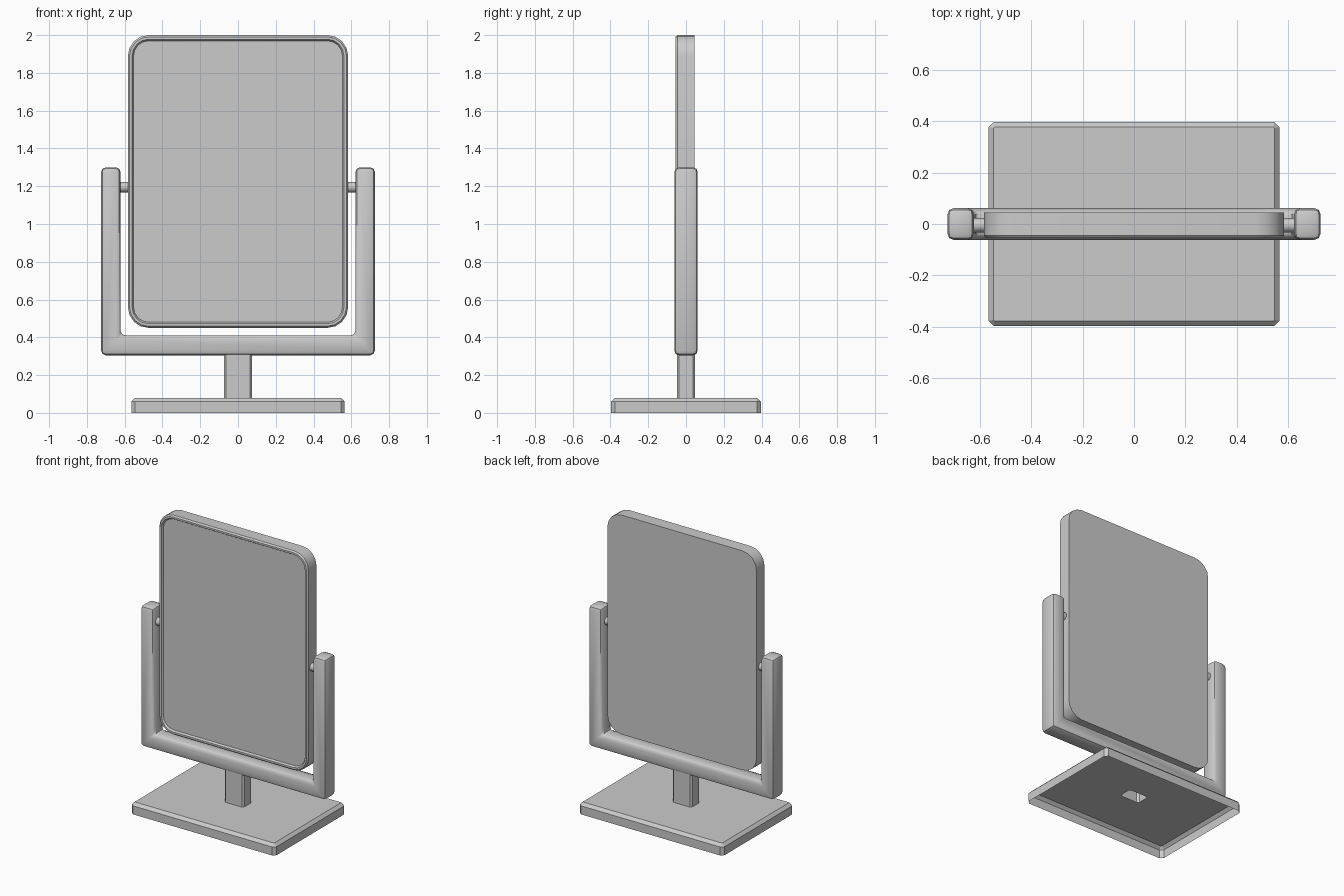
import bpy, bmesh, math

if "Cube" in bpy.data.objects:
    bpy.data.objects.remove(bpy.data.objects["Cube"])

grey = bpy.data.materials.new("plain grey")
grey.diffuse_color = (0.6, 0.6, 0.6, 1)
grey.use_nodes = True
grey.node_tree.nodes["Principled BSDF"].inputs["Base Color"].default_value = grey.diffuse_color


def finish(name, bm, angle=30, bevel=0):
    bmesh.ops.recalc_face_normals(bm, faces=bm.faces[:])
    me = bpy.data.meshes.new(name)
    bm.to_mesh(me)
    bm.free()
    ob = bpy.data.objects.new(name, me)
    bpy.context.collection.objects.link(ob)
    me.materials.append(grey)
    bpy.ops.object.select_all(action='DESELECT')
    ob.select_set(True)
    bpy.context.view_layer.objects.active = ob
    if bevel:
        m = ob.modifiers.new("bevel", 'BEVEL')
        m.width, m.segments, m.limit_method = bevel, 2, 'ANGLE'
        bpy.ops.object.modifier_apply(modifier=m.name)
    bpy.ops.object.shade_smooth_by_angle(angle=math.radians(angle))
    return ob


def rounded(hx, hy, r, n):
    """Rounded rectangle outline, n segments per corner."""
    pts = []
    for q, (sx, sy) in enumerate([(1, 1), (-1, 1), (-1, -1), (1, -1)]):
        for i in range(n + 1):
            a = math.pi / 2 * (q + i / n)
            pts.append((sx * (hx - r) + r * math.cos(a), sy * (hy - r) + r * math.sin(a)))
    return pts


def loft(bm, rings, cap):
    loops = [[bm.verts.new(p) for p in ring] for ring in rings]
    for a, b in zip(loops, loops[1:]):
        for i in range(len(a)):
            j = (i + 1) % len(a)
            bm.faces.new((a[i], a[j], b[j], b[i]))
    if cap:
        bm.faces.new(loops[0])
        bm.faces.new(loops[-1])


# stand: base plate, open underneath, running up into the hollow post
bm = bmesh.new()
stand = [(0.565, 0.396, 0.02, 0), (0.565, 0.396, 0.02, 0.06), (0.545, 0.376, 0.003, 0.08),
         (0.075, 0.048, 0.012, 0.08), (0.075, 0.048, 0.012, 0.33)]
loft(bm, [[(x, y, z) for x, y in rounded(hx, hy, r, 1)] for hx, hy, r, z in stand], False)
finish("stand", bm, 20)

# yoke: U-shaped outline extruded in depth
bm = bmesh.new()
half = [(0.725, 0.305), (0.725, 1.3), (0.622, 1.3), (0.622, 0.41)]
outline = half + [(-x, z) for x, z in reversed(half)]
loft(bm, [[(x, y, z) for x, z in outline] for y in (-0.062, 0.062)], True)
finish("yoke", bm, 40, 0.025)

# mirror frame with recessed glass: (inset, depth)
bm = bmesh.new()
profile = [(0, 0.045), (0, -0.045), (0.009, -0.055), (0.022, -0.055), (0.03, -0.042)]
loft(bm, [[(x, y, z + 1.225) for x, z in rounded(0.583 - d, 0.775 - d, 0.11 - d, 4)]
          for d, y in profile], True)
finish("mirror", bm, 30)

# pivot pins
for side, s in (("left", -1), ("right", 1)):
    bm = bmesh.new()
    ring = [(0.028 * math.cos(i * math.pi / 6), 0.028 * math.sin(i * math.pi / 6)) for i in range(12)]
    loft(bm, [[(s * x, a - 0.005, b + 1.195) for a, b in ring] for x in (0.57, 0.64)], True)
    finish(side + "_pivot", bm, 40)
